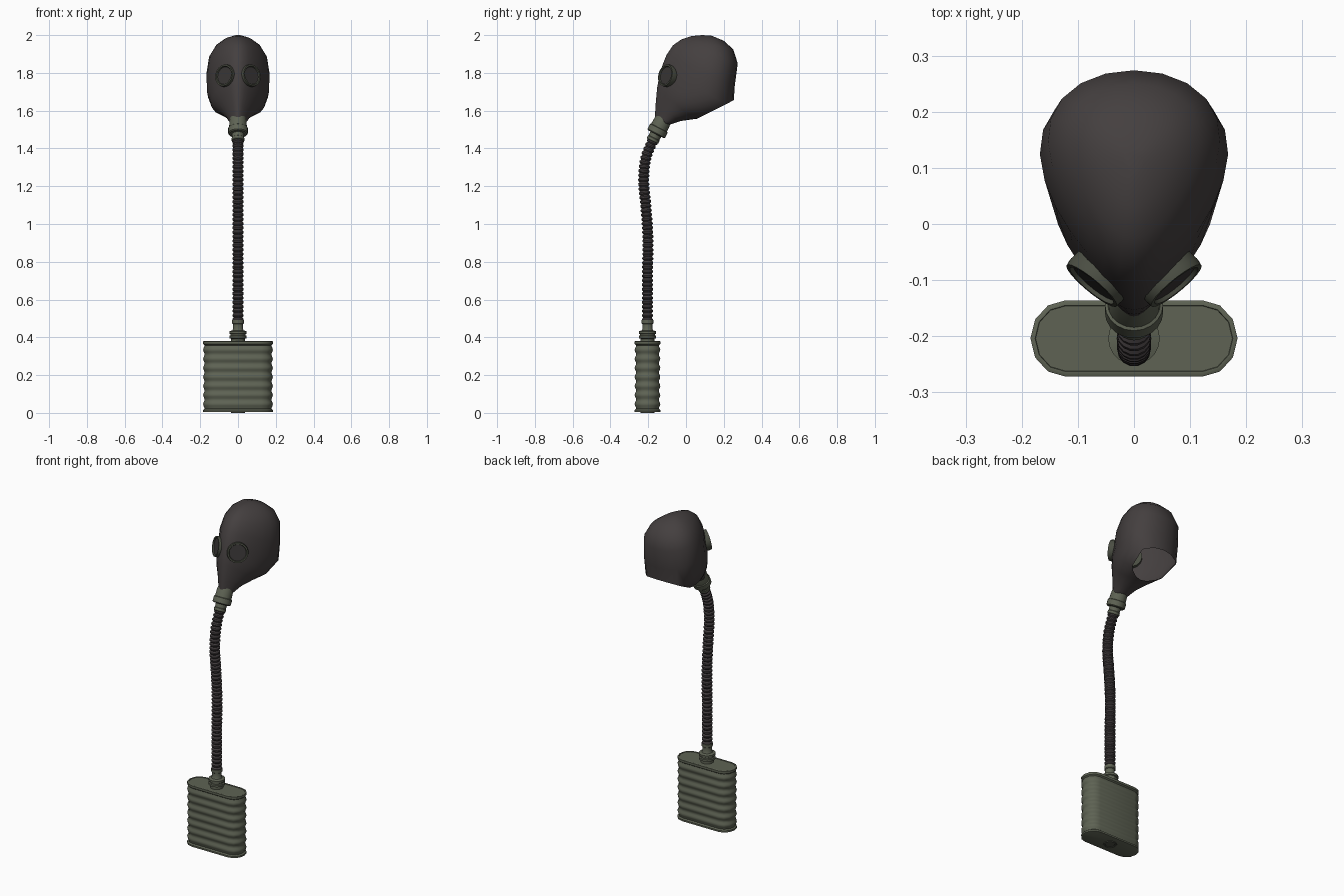
import bpy, bmesh
from math import sin, cos, pi, tau, copysign
from mathutils import Vector

cube = bpy.data.objects.get("Cube")
if cube:
    bpy.data.objects.remove(cube, do_unlink=True)


def material(name, rgb):
    m = bpy.data.materials.new(name)
    m.use_nodes = True
    m.diffuse_color = (*rgb, 1)
    m.node_tree.nodes["Principled BSDF"].inputs["Base Color"].default_value = (*rgb, 1)
    return m


RUBBER = material("dark_rubber", (0.058, 0.050, 0.050))
HOSE = material("hose_rubber", (0.052, 0.044, 0.046))
OLIVE = material("olive_metal", (0.112, 0.124, 0.088))
RIM = material("dark_olive_metal", (0.070, 0.076, 0.056))
GLASS = material("dark_lens", (0.040, 0.036, 0.035))


def loft(name, rings, mat, cap_start=True, cap_end=True, cut=None, angle=35):
    """Skin a list of equal-length point rings; optionally trim with a plane."""
    bm = bmesh.new()
    loops = [[bm.verts.new(p) for p in ring] for ring in rings]
    n = len(loops[0])
    for a, b in zip(loops, loops[1:]):
        for i in range(n):
            j = (i + 1) % n
            bm.faces.new((a[i], a[j], b[j], b[i]))
    if cap_start:
        bm.faces.new(loops[0])
    if cap_end:
        bm.faces.new(loops[-1])
    bmesh.ops.recalc_face_normals(bm, faces=bm.faces)
    if cut:
        bmesh.ops.bisect_plane(bm, geom=bm.verts[:] + bm.edges[:] + bm.faces[:],
                               plane_co=cut[0], plane_no=cut[1], clear_outer=True)
    mesh = bpy.data.meshes.new(name)
    bm.to_mesh(mesh)
    bm.free()
    ob = bpy.data.objects.new(name, mesh)
    bpy.context.collection.objects.link(ob)
    mesh.materials.append(mat)
    bpy.ops.object.select_all(action='DESELECT')
    ob.select_set(True)
    bpy.context.view_layer.objects.active = ob
    bpy.ops.object.shade_smooth_by_angle(angle=angle * pi / 180)
    return ob


def circle(center, axis, radius, sides):
    axis = Vector(axis).normalized()
    u = Vector((1, 0, 0))
    u = (u - axis * u.dot(axis)).normalized() if abs(axis.x) < 0.9 else Vector((0, 1, 0))
    v = axis.cross(u)
    return [Vector(center) + radius * (u * cos(tau * k / sides) + v * sin(tau * k / sides))
            for k in range(sides)]


def turned(name, origin, axis, profile, mat, sides=20):
    """Lathe (radius, distance) pairs around an axis."""
    origin, axis = Vector(origin), Vector(axis).normalized()
    return loft(name, [circle(origin + axis * h, axis, r, sides) for r, h in profile], mat)


# Hood: tilted egg-shaped rings (front y, front z, back y, back z, half width)
HOOD = [
    (-0.165, 1.56, -0.09, 1.525, 0.043),
    (-0.161, 1.63, -0.03, 1.545, 0.068),
    (-0.153, 1.72, 0.04, 1.555, 0.108),
    (-0.142, 1.78, 0.14, 1.56, 0.146),
    (-0.125, 1.84, 0.25, 1.61, 0.167),
    (-0.103, 1.895, 0.258, 1.73, 0.172),
    (-0.070, 1.945, 0.274, 1.85, 0.157),
    (-0.025, 1.977, 0.25, 1.925, 0.120),
    (0.030, 1.995, 0.20, 1.97, 0.072),
    (0.085, 2.0, 0.135, 1.997, 0.020),
]


def hood_ring(fy, fz, by, bz, w, sides=24):
    ring = []
    for k in range(sides):
        a = tau * k / sides
        t = (1 - cos(a)) / 2
        x = w * sin(a) * (1 - 0.35 * cos(a)) / 1.08
        ring.append((x, fy + (by - fy) * t, fz + (bz - fz) * t))
    return ring


# The slanted plane opens the hood at the neck
loft("hood", [hood_ring(*r) for r in HOOD], RUBBER, cap_start=False,
     cut=((0, 0.10, 1.578), (0, 0.45, -0.89)), angle=60)

# Eyepieces: raised rims with recessed lenses
for side, s in (("left", 1), ("right", -1)):
    center, axis = (s * 0.073, -0.107, 1.787), (s * 0.62, -0.75, 0.2)
    turned(side + "_eye_rim", center, axis,
           [(0.056, -0.045), (0.060, -0.008), (0.058, 0.004), (0.050, 0.004), (0.047, -0.005)],
           RIM)
    turned(side + "_eye_lens", center, axis, [(0.047, -0.008), (0.047, -0.003)], GLASS)

# Connector between snout and hose
turned("snout_connector", (0, -0.122, 1.55), (0, -0.45, -0.89),
       [(0.040, -0.02), (0.045, 0.0), (0.047, 0.045), (0.052, 0.048), (0.052, 0.078),
        (0.046, 0.083), (0.032, 0.084), (0.031, 0.105), (0.034, 0.108), (0.034, 0.122),
        (0.028, 0.126)], OLIVE)

# Corrugated hose swept along a smooth path in the middle plane
PATH = [Vector((0, y, z)) for y, z in (
    (-0.14, 1.52), (-0.174, 1.445), (-0.212, 1.35), (-0.224, 1.23),
    (-0.212, 1.09), (-0.202, 0.93), (-0.204, 0.70), (-0.204, 0.48), (-0.204, 0.3))]


def path_point(t):
    """Catmull-Rom point for t from 0 to 1."""
    spans = len(PATH) - 3
    i = min(int(t * spans), spans - 1)
    f = t * spans - i
    a, b, c, d = PATH[i:i + 4]
    return 0.5 * (2 * b + (c - a) * f + (2 * a - 5 * b + 4 * c - d) * f ** 2
                  + (3 * b - a - 3 * c + d) * f ** 3)


# Resample by length so that the ribs are evenly spaced
samples = [path_point(i / 600) for i in range(601)]
lengths = [0.0]
for p, q in zip(samples, samples[1:]):
    lengths.append(lengths[-1] + (q - p).length)
RIBS = 42
hose_rings, idx = [], 0
for k in range(RIBS * 3 + 1):
    goal = lengths[-1] * k / (RIBS * 3)
    while idx < 599 and lengths[idx + 1] < goal:
        idx += 1
    tangent = samples[idx + 1] - samples[idx]
    hose_rings.append(circle(samples[idx + (k == RIBS * 3)], tangent,
                             0.023 if k % 3 == 0 else 0.030, 14))
loft("hose", hose_rings, HOSE)

# Connector between hose and canister
turned("canister_connector", (0, -0.204, 0), (0, 0, 1),
       [(0.036, 0.36), (0.036, 0.392), (0.046, 0.396), (0.046, 0.408), (0.040, 0.411),
        (0.040, 0.417), (0.046, 0.420), (0.046, 0.432), (0.030, 0.437), (0.026, 0.445),
        (0.026, 0.470), (0.031, 0.474), (0.031, 0.492), (0.024, 0.496)], OLIVE)


# Filter canister: rounded oblong with horizontal ribs
def oblong(z, grow, segments=6):
    ring = []
    r = 0.063 + grow
    for end in (1, -1):
        for k in range(segments + 1):
            a = -pi / 2 + pi * k / segments
            ring.append((end * (0.122 + r * cos(a) * 0.92), -0.204 + end * r * sin(a), z))
    return ring


LOW, HIGH, CAN_RIBS, STEPS = 0.022, 0.358, 7, 6
rings = [oblong(0.004, 0.0), oblong(0.006, 0.005), oblong(0.016, 0.005)]
for k in range(CAN_RIBS * STEPS + 1):
    t = k / (CAN_RIBS * STEPS)
    rings.append(oblong(LOW + (HIGH - LOW) * t, -0.003 + 0.008 * sin(pi * t * CAN_RIBS) ** 2))
rings += [oblong(0.364, 0.005), oblong(0.378, 0.005), oblong(0.380, 0.001),
          oblong(0.380, -0.004), oblong(0.377, -0.005)]
loft("canister", rings, OLIVE)

# Round intake on the underside with a recessed centre
turned("intake_rim", (0, -0.204, 0), (0, 0, 1),
       [(0.026, 0.003), (0.028, 0.0), (0.037, 0.0), (0.038, 0.008)], RIM)
